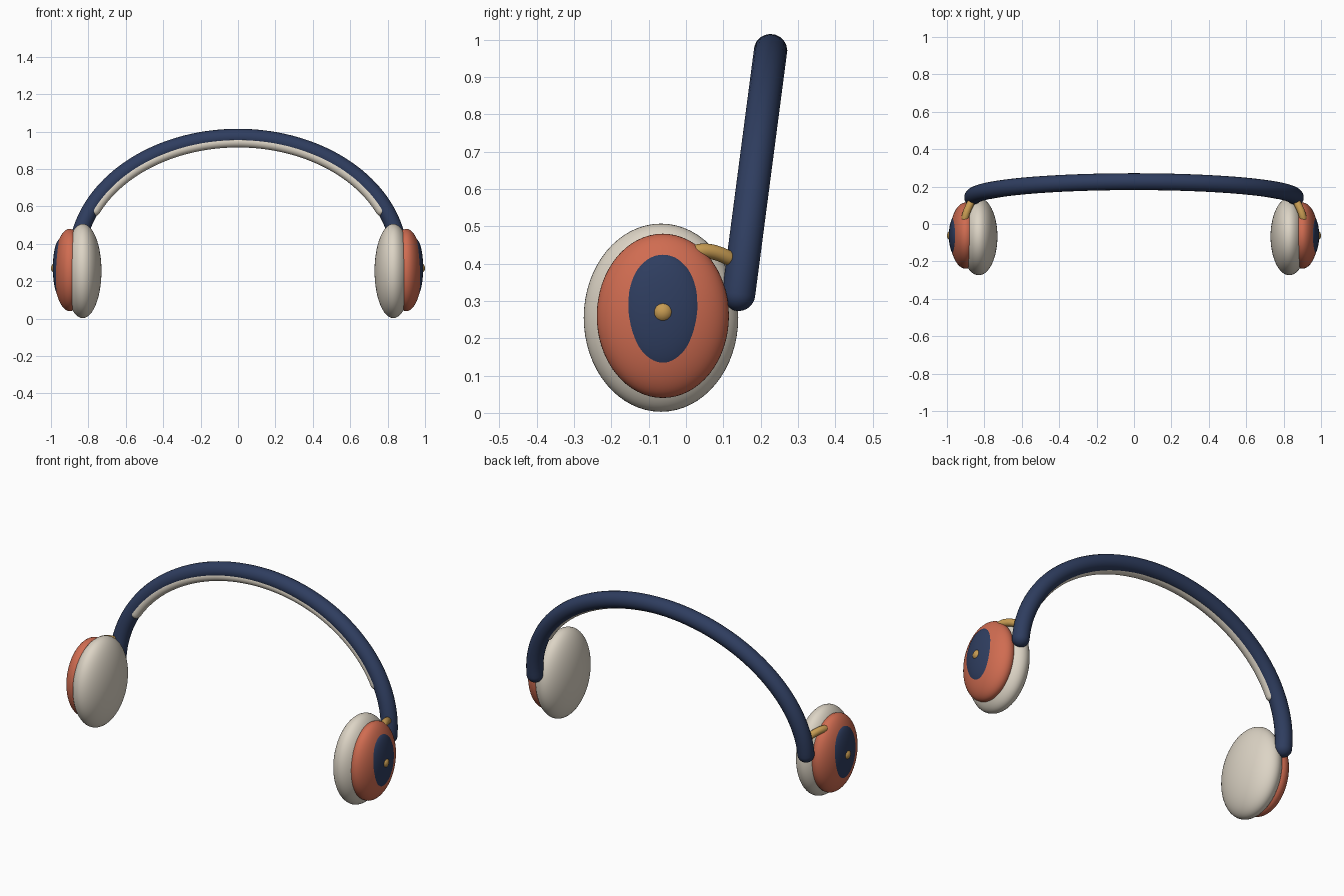
import bpy
from math import sin, cos, pi
from mathutils import Vector

cube = bpy.data.objects.get("Cube")
if cube:
    bpy.data.objects.remove(cube, do_unlink=True)


def material(name, rgb):
    m = bpy.data.materials.new(name)
    m.use_nodes = True
    m.diffuse_color = (*rgb, 1)
    m.node_tree.nodes["Principled BSDF"].inputs["Base Color"].default_value = (*rgb, 1)
    return m


navy = material("navy", (0.028, 0.047, 0.115))
cream = material("cream", (0.72, 0.66, 0.56))
terracotta = material("terracotta", (0.63, 0.15, 0.082))
gold = material("gold", (0.57, 0.33, 0.085))


def ellipsoid(name, centre, radii, mat):
    """Smooth ellipsoid with its poles along x."""
    bpy.ops.mesh.primitive_uv_sphere_add(segments=64, ring_count=32, radius=1)
    ob = bpy.context.object
    ob.name = name
    ob.rotation_euler = (0, pi / 2, 0)
    ob.scale = (radii[2], radii[1], radii[0])
    ob.location = centre
    ob.data.materials.append(mat)
    bpy.ops.object.shade_smooth()
    return ob


def tube(name, path, radius, mat):
    """Round tube along a path, closed by hemispherical ends."""
    path = [Vector(p) for p in path]
    head = (path[0] - path[1]).normalized()
    tail = (path[-1] - path[-2]).normalized()
    steps = [i / 8 * pi / 2 for i in range(1, 9)]
    pts = [(path[0] + head * radius * sin(a), cos(a)) for a in reversed(steps)]
    pts += [(p, 1) for p in path]
    pts += [(path[-1] + tail * radius * sin(a), cos(a)) for a in steps]
    curve = bpy.data.curves.new(name, 'CURVE')
    curve.dimensions = '3D'
    curve.bevel_depth = radius
    curve.bevel_resolution = 8
    spline = curve.splines.new('POLY')
    spline.points.add(len(pts) - 1)
    for sp, (p, r) in zip(spline.points, pts):
        sp.co = (*p, 1)
        sp.radius = max(r, 0.001)
    curve.materials.append(mat)
    ob = bpy.data.objects.new(name, curve)
    bpy.context.collection.objects.link(ob)
    bpy.ops.object.select_all(action='DESELECT')
    ob.select_set(True)
    bpy.context.view_layer.objects.active = ob
    bpy.ops.object.convert(target='MESH')
    bpy.ops.object.shade_smooth()
    return bpy.context.object


def arch(start, width, height, forward=0.0, count=97):
    """Half-ellipse leaning backwards, from angle start to pi - start."""
    pts = []
    for i in range(count):
        a = start + (pi - 2 * start) * i / (count - 1)
        rise = height * sin(a)
        pts.append((width * cos(a), 0.141 + 0.131 * rise - forward, 0.318 + rise))
    return pts


# Headband and the padding under it
tube("headband", arch(0, 0.863, 0.652), 0.045, navy)
tube("headband_padding", arch(0.43, 0.842, 0.627, 0.011), 0.03, cream)

# Ear cups
for side, s in (("left", 1), ("right", -1)):
    ellipsoid(side + "_ear_cushion", (s * 0.83, -0.067, 0.255), (0.1, 0.207, 0.252), cream)
    ellipsoid(side + "_ear_cup", (s * 0.9, -0.062, 0.26), (0.085, 0.177, 0.22), terracotta)
    ellipsoid(side + "_cup_cap", (s * 0.95, -0.062, 0.27), (0.04, 0.111, 0.156), navy)
    ellipsoid(side + "_cap_button", (s * 0.972, -0.062, 0.27), (0.028, 0.029, 0.029), gold)

    # Short bent arm joining the cup to the band
    a, b, c = Vector((s * 0.905, 0.025, 0.43)), Vector((s * 0.9, 0.06, 0.442)), Vector((s * 0.873, 0.112, 0.416))
    bend = [a * (1 - t) ** 2 + b * 2 * t * (1 - t) + c * t ** 2 for t in (i / 12 for i in range(13))]
    tube(side + "_hinge_arm", bend, 0.02, gold)
